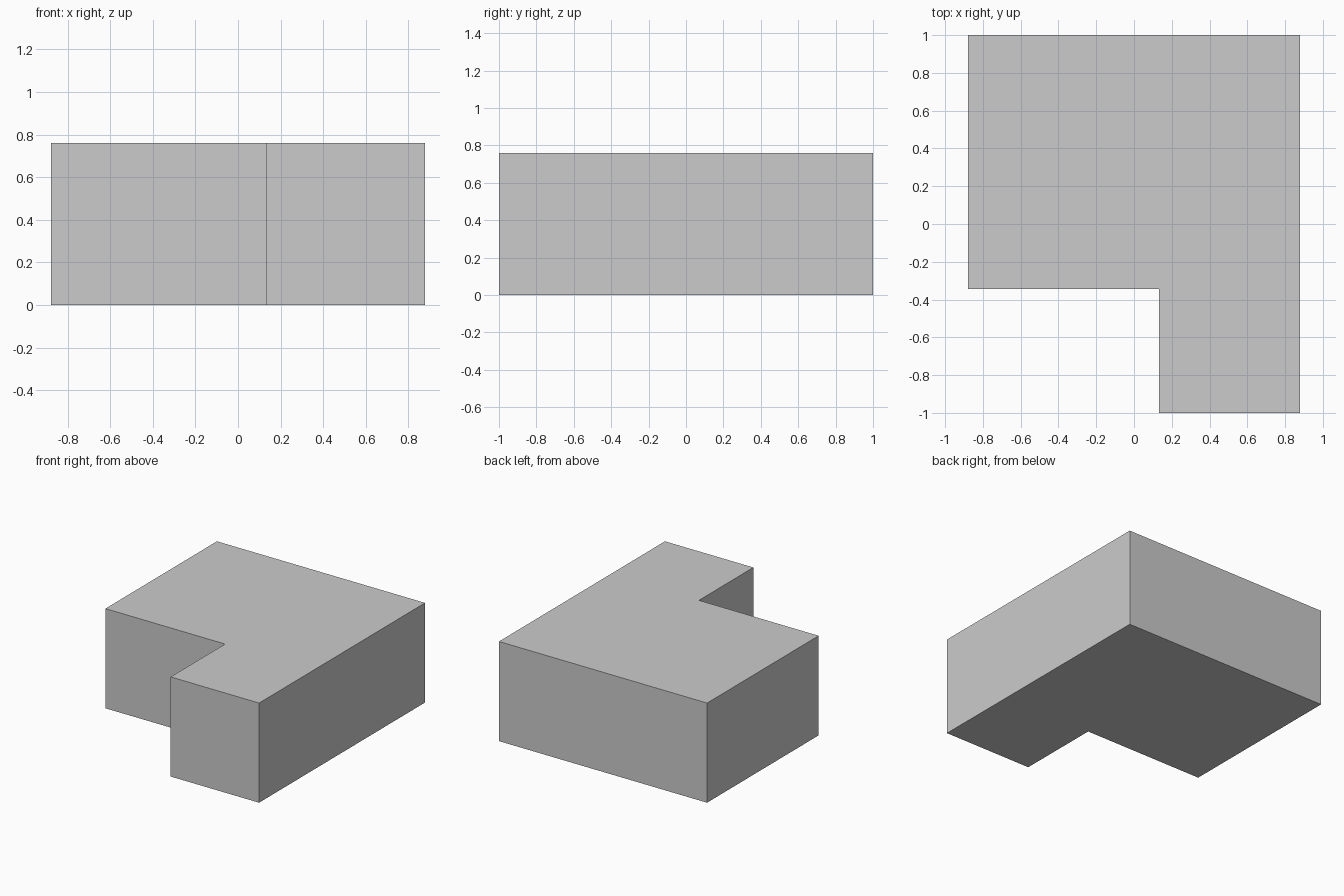
import bpy
import bmesh

if "Cube" in bpy.data.objects:
    bpy.data.objects.remove(bpy.data.objects["Cube"])

HALF_X, HALF_Y, HEIGHT = 0.878, 1.0, 0.76
NOTCH_X, NOTCH_Y = 0.132, -0.344

# L-shaped footprint, counter-clockwise from the front of the narrow wing
footprint = [
    (NOTCH_X, -HALF_Y), (HALF_X, -HALF_Y), (HALF_X, HALF_Y),
    (-HALF_X, HALF_Y), (-HALF_X, NOTCH_Y), (NOTCH_X, NOTCH_Y),
]

# Extrude the footprint into a closed solid block
bm = bmesh.new()
base = bm.faces.new([bm.verts.new((x, y, 0)) for x, y in footprint])
extruded = bmesh.ops.extrude_face_region(bm, geom=[base], use_keep_orig=True)
top_verts = [g for g in extruded["geom"] if isinstance(g, bmesh.types.BMVert)]
bmesh.ops.translate(bm, verts=top_verts, vec=(0, 0, HEIGHT))
bmesh.ops.recalc_face_normals(bm, faces=bm.faces)

mesh = bpy.data.meshes.new("l_shaped_block")
bm.to_mesh(mesh)
bm.free()
bpy.context.collection.objects.link(bpy.data.objects.new("l_shaped_block", mesh))
